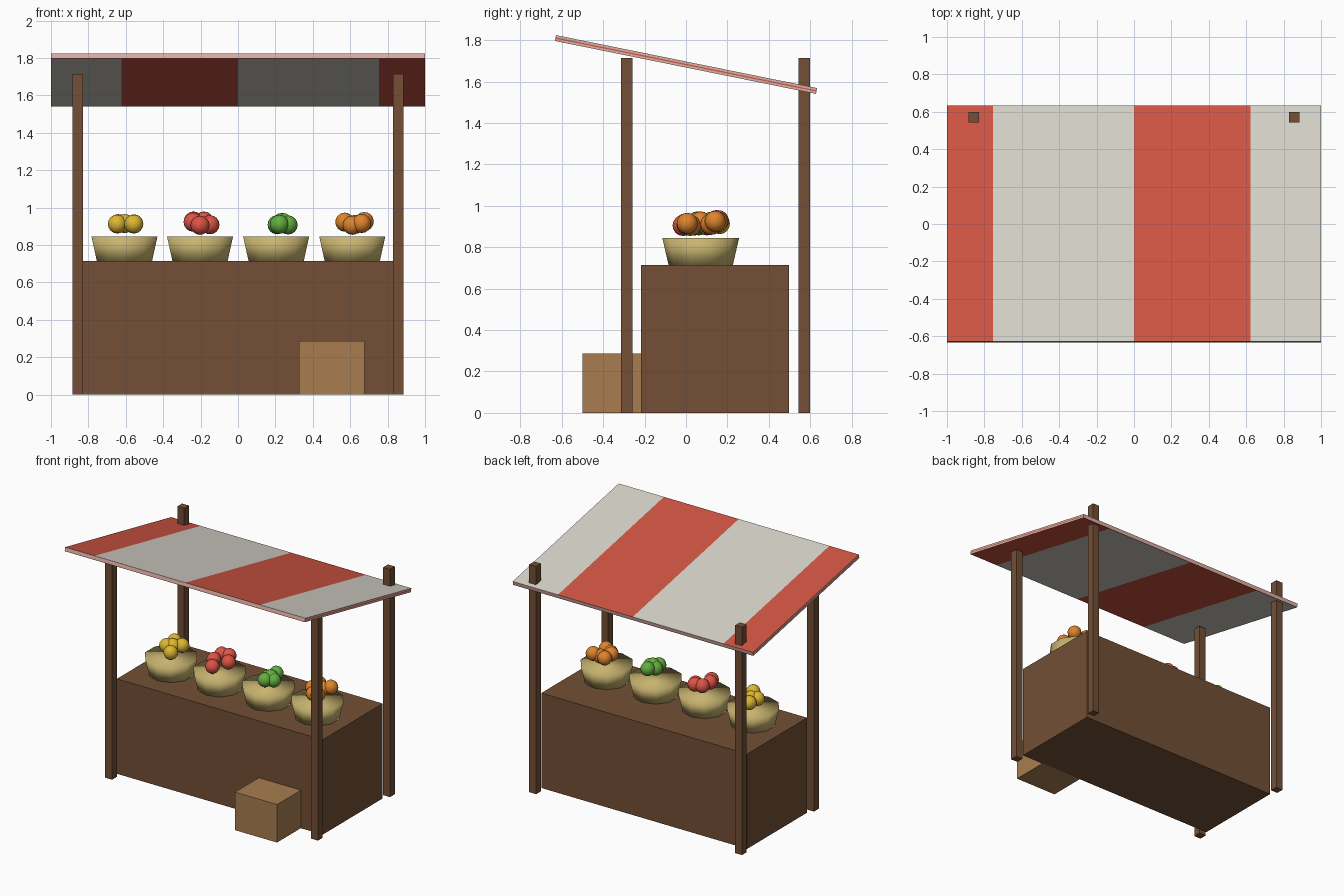
import bpy, bmesh, math
from mathutils import Vector

if "Cube" in bpy.data.objects:
    bpy.data.objects.remove(bpy.data.objects["Cube"])


def mat(name, r, g, b):
    m = bpy.data.materials.new(name)
    lin = [((c / 255 + 0.055) / 1.055) ** 2.4 for c in (r, g, b)]
    m.diffuse_color = (*lin, 1)
    m.use_nodes = True
    m.node_tree.nodes["Principled BSDF"].inputs["Base Color"].default_value = m.diffuse_color
    return m


WOOD = mat("brown wood", 115, 79, 54)
CRATE = mat("pale wood", 168, 125, 80)
BOWL = mat("straw", 200, 180, 112)
RED = mat("awning red", 210, 86, 67)
WHITE = mat("awning cream", 216, 213, 202)
PINK = mat("awning edge pink", 220, 176, 166)
YELLOW_F = mat("yellow fruit", 222, 182, 50)
RED_F = mat("red fruit", 220, 84, 70)
GREEN_F = mat("green fruit", 100, 174, 64)
ORANGE_F = mat("orange fruit", 222, 132, 44)


def finish(bm, name, mats, smooth=False):
    me = bpy.data.meshes.new(name)
    for f in bm.faces:
        f.smooth = smooth
    bm.to_mesh(me)
    bm.free()
    for m in mats:
        me.materials.append(m)
    ob = bpy.data.objects.new(name, me)
    bpy.context.collection.objects.link(ob)
    return ob


def box_bm(size):
    bm = bmesh.new()
    bmesh.ops.create_cube(bm, size=1)
    bmesh.ops.scale(bm, vec=size, verts=bm.verts)
    return bm


def box(name, size, loc, m):
    ob = finish(box_bm(size), name, [m])
    ob.location = loc
    return ob


# counter, crate and four posts
box("counter", (1.714, 0.714, 0.714), (0, 0.14, 0.357), WOOD)
box("crate", (0.35, 0.286, 0.286), (0.5, -0.357, 0.143), CRATE)
for side, x in (("left", -0.857), ("right", 0.857)):
    for end, y in (("front", -0.286), ("back", 0.571)):
        box(f"{end}_{side}_post", (0.057, 0.057, 1.714), (x, y, 0.857), WOOD)

# sloping striped awning: stripes cut into top and underside
bm = box_bm((2, 1.286, 0.0286))
cuts = [(Vector((x, 0, 0)), Vector((1, 0, 0))) for x in (-0.755, -0.623, 0, 0.623, 0.755)]
cuts += [(Vector((0, 0, z)), Vector((0, 0, 1))) for z in (-0.0113, -0.003, 0.003)]
for co, no in cuts:
    bmesh.ops.bisect_plane(bm, geom=bm.verts[:] + bm.edges[:] + bm.faces[:],
                           plane_co=co, plane_no=no, dist=1e-6)
bm.normal_update()
for f in bm.faces:
    c, n = f.calc_center_median(), f.normal
    if n.z > 0.5:
        red = c.x < -0.755 or 0 < c.x < 0.623
    elif n.z < -0.5:
        red = c.x > 0.755 or -0.623 < c.x < 0
    elif abs(n.x) > 0.5:
        red = abs(c.z) < 0.003
    else:
        red = c.z < -0.0113
    f.material_index = 0 if red else (1 if abs(n.z) > 0.5 else 2)
awning = finish(bm, "awning", [RED, WHITE, PINK])
awning.location = (0, 0, 1.682)
awning.rotation_euler = (-0.2, 0, 0)

# bowls with heaps of fruit: offsets from the bowl centre and height
heaps = {
    "yellow": (-0.607, YELLOW_F, [(-.038, 0, .912), (.05, -.075, .912), (.05, .06, .913),
                                  (-.033, .09, .914), (0, .02, .914)]),
    "red": (-0.203, RED_F, [(0, -.085, .905), (-.035, .075, .928), (.02, .085, .928),
                            (.053, .03, .908), (-.037, -.015, .922)]),
    "green": (0.204, GREEN_F, [(.017, -.066, .91), (.064, -.03, .907), (.03, .05, .92),
                               (.005, -.01, .908), (.035, -.02, .92)]),
    "orange": (0.611, ORANGE_F, [(.05, -.065, .915), (.015, .05, .91), (-.04, 0, .922),
                                 (-.04, .08, .922), (.064, .07, .925), (0, -.05, .905)]),
}
for name, (bx, m, spots) in heaps.items():
    bm = bmesh.new()
    bmesh.ops.create_cone(bm, cap_ends=True, segments=10, radius1=0.155,
                          radius2=0.1855, depth=0.132)
    bowl = finish(bm, name + "_bowl", [BOWL], True)
    bowl.location = (bx, 0.071, 0.779)
    bm = bmesh.new()
    for dx, dy, z in spots:
        new = bmesh.ops.create_uvsphere(bm, u_segments=12, v_segments=8, radius=0.051)
        bmesh.ops.translate(bm, vec=(bx + dx, 0.071 + dy, z), verts=new["verts"])
    finish(bm, name + "_fruit", [m], True)
